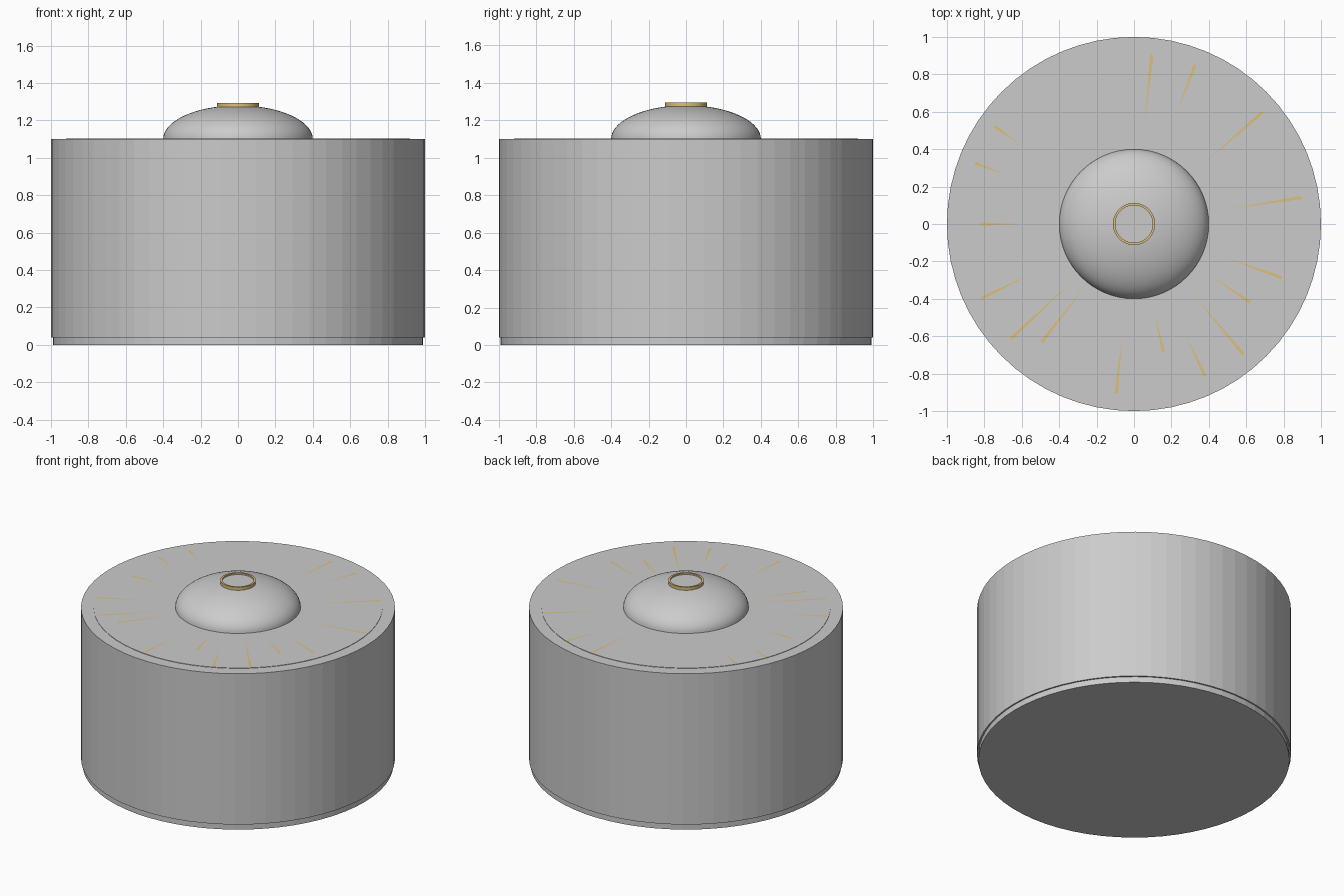
import bpy, bmesh, math

if "Cube" in bpy.data.objects:
    bpy.data.objects.remove(bpy.data.objects["Cube"])

def material(name, rgb):
    m = bpy.data.materials.new(name)
    m.diffuse_color = (*rgb, 1)
    m.use_nodes = True
    m.node_tree.nodes["Principled BSDF"].inputs["Base Color"].default_value = m.diffuse_color
    return m

gold = material("gold", (0.72, 0.53, 0.2))

def finish(name, bm, mat=None, smooth=False):
    me = bpy.data.meshes.new(name)
    bmesh.ops.recalc_face_normals(bm, faces=bm.faces)
    bm.to_mesh(me)
    bm.free()
    ob = bpy.data.objects.new(name, me)
    bpy.context.collection.objects.link(ob)
    if mat:
        me.materials.append(mat)
    if smooth:
        bpy.ops.object.select_all(action='DESELECT')
        ob.select_set(True)
        bpy.context.view_layer.objects.active = ob
        bpy.ops.object.shade_smooth_by_angle(angle=math.radians(35))
    return ob

def lathe(name, profile, seg=64, mat=None, smooth=False, closed=False):
    """Revolve (radius, z) points about z; a zero radius becomes a pole."""
    bm = bmesh.new()
    verts = [bm.verts.new((r, 0, z)) for r, z in profile]
    pairs = list(zip(verts, verts[1:]))
    if closed:
        pairs.append((verts[-1], verts[0]))
    edges = [bm.edges.new(p) for p in pairs]
    bmesh.ops.spin(bm, geom=verts + edges, cent=(0, 0, 0), axis=(0, 0, 1),
                   angle=math.tau, steps=seg, use_duplicate=False)
    bmesh.ops.remove_doubles(bm, verts=bm.verts, dist=1e-5)
    return finish(name, bm, mat, smooth)

# Drum with a slightly narrower foot
lathe("drum_body", [(0, 0), (0.99, 0), (0.99, 0.04), (1, 0.04), (1, 1.1), (0, 1.1)])

# Thin raised plate on the top
TOP = 1.103
lathe("top_plate", [(0, 1.09), (0.92, 1.09), (0.92, TOP), (0, TOP)])

# Flattened dome
arc = [math.radians(a) for a in range(0, 91, 5)]
lathe("dome", [(0, 1.1)] + [(0.4 * math.cos(a), 1.1 + 0.18 * math.sin(a)) for a in arc[:-1]]
      + [(0, 1.28)], smooth=True)

# Gold collar and pale lens at the crown
lathe("crown_ring", [(0.1, 1.265), (0.113, 1.265), (0.113, 1.294), (0.1, 1.294)],
      mat=gold, closed=True)
lathe("crown_lens", [(0, 1.27), (0.1, 1.27), (0.1, 1.284), (0, 1.284)],
      mat=material("lens", (0.85, 0.85, 0.83)))

# Fine gold rays inlaid in the plate: angle, inner radius, outer radius
rays = [(206, .6, .91), (180, .6, .82), (223, .42, .9), (232, .42, .8), (264, .6, .91),
        (295, .65, .9), (326, .5, .75), (340, .5, .84), (84, .55, .91), (41, .5, .91),
        (145, .75, .91), (159, .75, .91), (69, .65, .91), (283, .5, .7), (9, .5, .91),
        (310, .5, .91)]
bm = bmesh.new()
for deg, r0, r1 in rays:
    a = math.radians(deg)
    c, s = math.cos(a), math.sin(a)
    pts = [(r0, 0), (r1, -0.009), (r1, 0.009)]
    bm.faces.new([bm.verts.new((r * c - w * s, r * s + w * c, TOP + 0.0004)) for r, w in pts])
finish("gold_rays", bm, gold)
